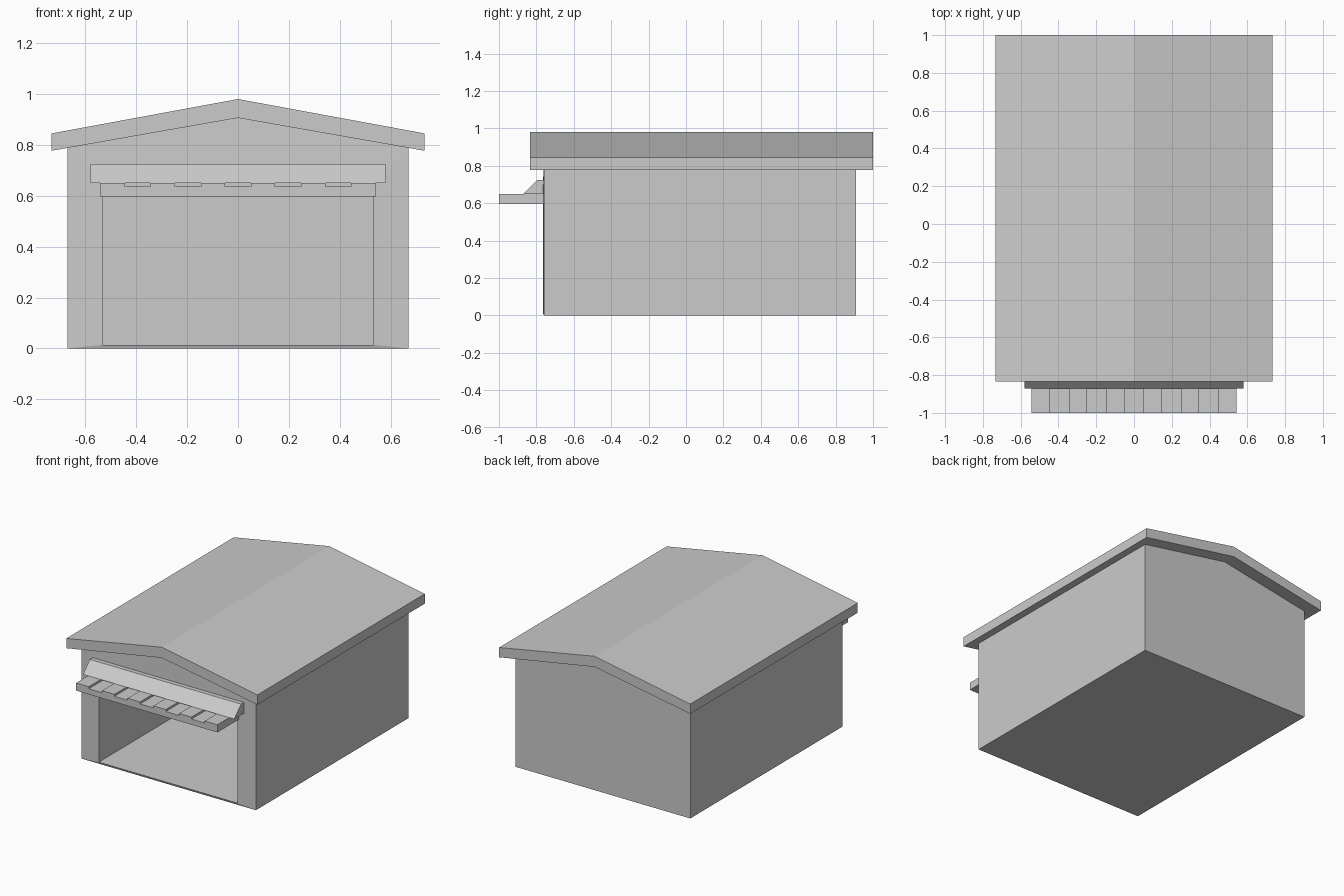
import bpy, bmesh

if "Cube" in bpy.data.objects:
    bpy.data.objects.remove(bpy.data.objects["Cube"])


def finish(name, bm):
    bmesh.ops.recalc_face_normals(bm, faces=bm.faces)
    mesh = bpy.data.meshes.new(name)
    bm.to_mesh(mesh)
    bm.free()
    obj = bpy.data.objects.new(name, mesh)
    bpy.context.collection.objects.link(obj)
    return obj


def prism(name, profile, axis, a, b):
    """Extrude a closed profile along axis 'x' (y,z points) or 'y' (x,z points)."""
    bm = bmesh.new()
    place = (lambda p, t: (t, p[0], p[1])) if axis == 'x' else (lambda p, t: (p[0], t, p[1]))
    v0 = [bm.verts.new(place(p, a)) for p in profile]
    v1 = [bm.verts.new(place(p, b)) for p in profile]
    n = len(profile)
    bm.faces.new(v0)
    bm.faces.new(v1)
    for i in range(n):
        j = (i + 1) % n
        bm.faces.new((v0[i], v0[j], v1[j], v1[i]))
    return finish(name, bm)


# Gabled walls with a deep rectangular doorway pushed in from the front
FRONT, BACK, LIP, INNER = -0.76, 0.91, -0.765, 0.77
outline = [(-0.67, 0), (0.67, 0), (0.67, 0.79), (0, 0.908), (-0.67, 0.79)]
door = [(-0.532, 0.014), (0.532, 0.014), (0.532, 0.65), (-0.532, 0.65)]
bm = bmesh.new()
front, back = [[bm.verts.new((x, y, z)) for x, z in outline] for y in (FRONT, BACK)]
lip, inner = [[bm.verts.new((x, y, z)) for x, z in door] for y in (LIP, INNER)]
bm.faces.new(back)
bm.faces.new(inner)
for i in range(5):
    j = (i + 1) % 5
    bm.faces.new((front[i], front[j], back[j], back[i]))
for i in range(4):
    j = (i + 1) % 4
    bm.faces.new((lip[i], lip[j], inner[j], inner[i]))
# Front wall around the doorway
bm.faces.new((front[0], front[1], lip[1], lip[0]))
bm.faces.new((front[1], front[2], lip[2], lip[1]))
bm.faces.new((front[4], front[0], lip[0], lip[3]))
bm.faces.new((front[2], front[3], lip[2]))
bm.faces.new((front[3], front[4], lip[3]))
bm.faces.new((front[3], lip[3], lip[2]))
finish("walls", bm)

# Gable roof slab
prism("roof", [(-0.733, 0.777), (0, 0.906), (0.733, 0.777),
               (0.733, 0.845), (0, 0.98), (-0.733, 0.845)], 'y', -0.835, 1.0)

# Sloped housing above the doorway
prism("door_housing", [(-0.87, 0.65), (-0.795, 0.725), (-0.755, 0.725), (-0.755, 0.65)],
      'x', -0.58, 0.58)

# Raised door panel with five shallow grooves across its top
top = [(-0.542, 0.65)]
for k in range(-2, 3):
    c = k * 0.197
    top += [(c - 0.051, 0.65), (c - 0.051, 0.636), (c + 0.051, 0.636), (c + 0.051, 0.65)]
top.append((0.542, 0.65))
prism("raised_door", [(0.542, 0.597), (-0.542, 0.597)] + top, 'y', -1.0, -0.76)
